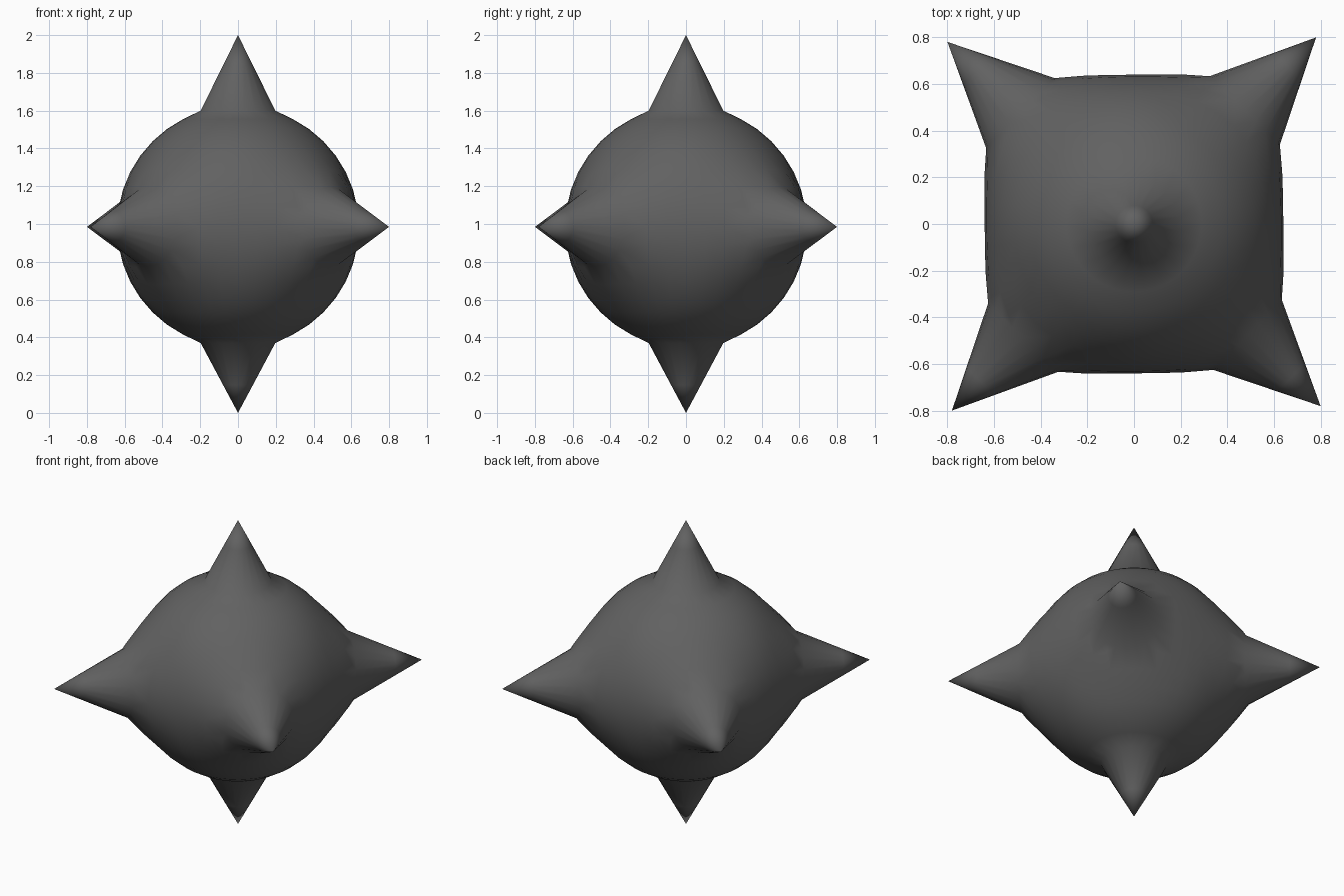
import bpy, bmesh, math
from mathutils import Vector

if "Cube" in bpy.data.objects:
    bpy.data.objects.remove(bpy.data.objects["Cube"])

R, CZ, SIDES = 0.64, 0.985, 20

# Spike list: axis, distance of base ring, base radius, distance of tip
side_axes = [Vector((math.cos(a), math.sin(a), 0))
             for a in (math.radians(45.7 + 90 * k) for k in range(4))]
spikes = [(ax, 0.68, 0.21, 1.117) for ax in side_axes]
spikes += [(Vector((0, 0, 1)), 0.615, 0.2, 2 - CZ),
           (Vector((0, 0, -1)), 0.615, 0.2, CZ)]

# Ball, swelling gently towards the side spikes
bm = bmesh.new()
bmesh.ops.create_uvsphere(bm, u_segments=40, v_segments=20, radius=R)
for v in bm.verts:
    d = v.co.normalized()
    a = min(math.degrees(d.angle(ax)) for ax in side_axes)
    v.co = d * (R + 0.073 * (max(0, 45 - a) / 27.5) ** 2)


def add_spike(axis, base, radius, tip):
    # open a hole in the ball under the spike
    inner = [v for v in bm.verts if v.co.angle(axis) < math.radians(20)]
    bmesh.ops.delete(bm, geom=inner, context='VERTS')
    hole = [e for e in bm.edges if e.is_boundary]
    # rings of the cone
    side = axis.orthogonal().normalized()
    up = axis.cross(side)
    rings = []
    for t in (0, 0.6):
        h, r = base + (tip - base) * t, radius * (1 - t)
        rings.append([bm.verts.new(axis * h + side * (r * math.cos(k * math.tau / SIDES))
                                   + up * (r * math.sin(k * math.tau / SIDES)))
                      for k in range(SIDES)])
    apex = bm.verts.new(axis * tip)
    low, high = rings
    foot = [bm.edges.new((low[k - 1], low[k])) for k in range(SIDES)]
    # join the cone foot to the ball, then close the cone
    bmesh.ops.bridge_loops(bm, edges=hole + foot)
    for k in range(SIDES):
        bm.faces.new((low[k - 1], low[k], high[k], high[k - 1]))
        bm.faces.new((high[k - 1], high[k], apex))


for s in spikes:
    add_spike(*s)

bmesh.ops.recalc_face_normals(bm, faces=bm.faces)
for f in bm.faces:
    f.smooth = True
mesh = bpy.data.meshes.new("spiked_ball")
bm.to_mesh(mesh)
bm.free()
ball = bpy.data.objects.new("spiked_ball", mesh)
ball.location.z = CZ
bpy.context.collection.objects.link(ball)

# Dark grey surface
mat = bpy.data.materials.new("dark_grey")
mat.diffuse_color = (0.12, 0.12, 0.12, 1)
mat.use_nodes = True
mat.node_tree.nodes["Principled BSDF"].inputs["Base Color"].default_value = mat.diffuse_color
mesh.materials.append(mat)
